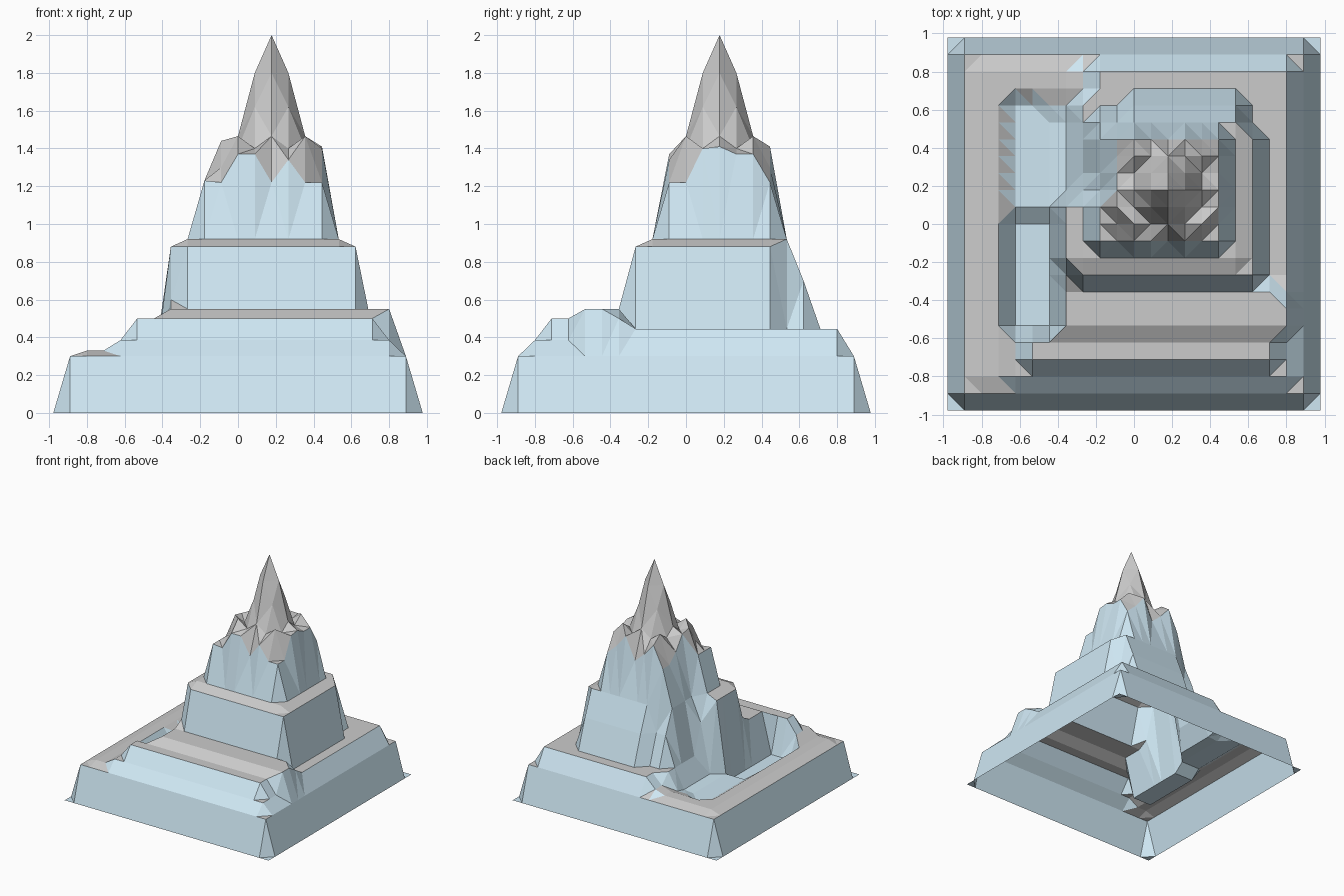
import bpy, bmesh

if "Cube" in bpy.data.objects:
    bpy.data.objects.remove(bpy.data.objects["Cube"])

N, U = 11, 0.0889          # grid half-count and spacing
H = {(i, j): 0.0 for i in range(-N, N + 1) for j in range(-N, N + 1)}


def put(i0, i1, j0, j1, h):
    for i in range(i0, i1 + 1):
        for j in range(j0, j1 + 1):
            H[i, j] = h


# Base terraces
put(-10, 10, -10, 10, 0.30)
put(-9, -4, -9, 9, 0.33)
put(-7, 9, -9, -7, 0.385)
put(-6, 8, -8, -7, 0.50)
put(-4, 9, -6, -4, 0.55)
put(9, 9, -4, -4, 0.50)
put(-3, 9, -3, 9, 0.445)
put(-3, -3, 8, 9, 0.36)

# Sunken trench on the left, shallower at the back
put(-7, -5, -6, 0, 0.20)
put(-7, -5, 1, 7, 0.27)
put(-4, -4, 2, 6, 0.28)
put(-5, -4, 7, 7, 0.30)

# Middle tier with its sloping back and a spur on the left
put(-3, 7, -3, 6, 0.88)
put(-2, 6, -2, 6, 0.92)
put(0, 6, 7, 7, 0.70)
put(-2, -1, 6, 6, 0.70)
put(-2, -1, 7, 7, 0.445)
put(-3, -3, 2, 7, 0.445)
put(-3, -3, 2, 2, 0.70)
put(8, 8, -3, 8, 0.445)
put(7, 7, 6, 8, 0.445)
put(-4, -4, -3, -3, 0.60)
put(-4, -4, -2, 1, 0.88)
put(-3, -3, -2, 1, 0.92)

# Upper cliff ring
put(-2, -2, -1, 1, 1.23)
put(-2, -2, 2, 5, 0.90)
for k, h in enumerate([1.22, 1.37, 1.37, 1.22, 1.34, 1.22, 1.22]):
    H[k - 1, -1] = h
for k, h in enumerate([1.22, 1.40, 1.41, 1.37, 1.37, 1.22]):
    H[5, k] = h
for k, h in enumerate([1.22, 1.40, 1.30, 1.22, 1.41, 1.30]):
    H[k - 1, 5] = h
for k, h in enumerate([1.30, 1.44, 1.42, 1.30, 1.22]):
    H[-1, k] = h

# Summit
for a in range(-2, 3):
    for b in range(-2, 3):
        r, s = max(abs(a), abs(b)), abs(a) + abs(b)
        H[2 + a, 2 + b] = 2.0 if r == 0 else (
            (1.80 if s == 1 else 1.62) if r == 1 else (1.40 if s == 3 else 1.465))

# Faceted surface: each cell is split along its flatter diagonal
bm = bmesh.new()
V = {k: bm.verts.new((k[0] * U, k[1] * U, h)) for k, h in H.items()}
for i in range(-N, N):
    for j in range(-N, N):
        a, b, c, d = (V[i, j], V[i + 1, j], V[i + 1, j + 1], V[i, j + 1])
        if abs(a.co.z - c.co.z) < abs(b.co.z - d.co.z):
            tris = ((a, b, c), (a, c, d))
        else:
            tris = ((a, b, d), (b, c, d))
        for t in tris:
            f = bm.faces.new(t)
            f.normal_update()
            zs = [v.co.z for v in t]
            bare = min(zs) > 1.2 or (f.normal.z > 0.8 and sum(zs) / 3 > 0.295)
            f.material_index = 0 if bare else 1

me = bpy.data.meshes.new("mountain_terrain")
bm.to_mesh(me)
bm.free()

# Grey ledges and summit, blue cliffs
for name, col in (("grey_rock", (0.8, 0.8, 0.8, 1)), ("blue_cliff", (0.62, 0.80, 0.90, 1))):
    m = bpy.data.materials.new(name)
    m.diffuse_color = col
    m.use_nodes = True
    m.node_tree.nodes["Principled BSDF"].inputs["Base Color"].default_value = m.diffuse_color
    me.materials.append(m)

ob = bpy.data.objects.new("mountain_terrain", me)
bpy.context.collection.objects.link(ob)
